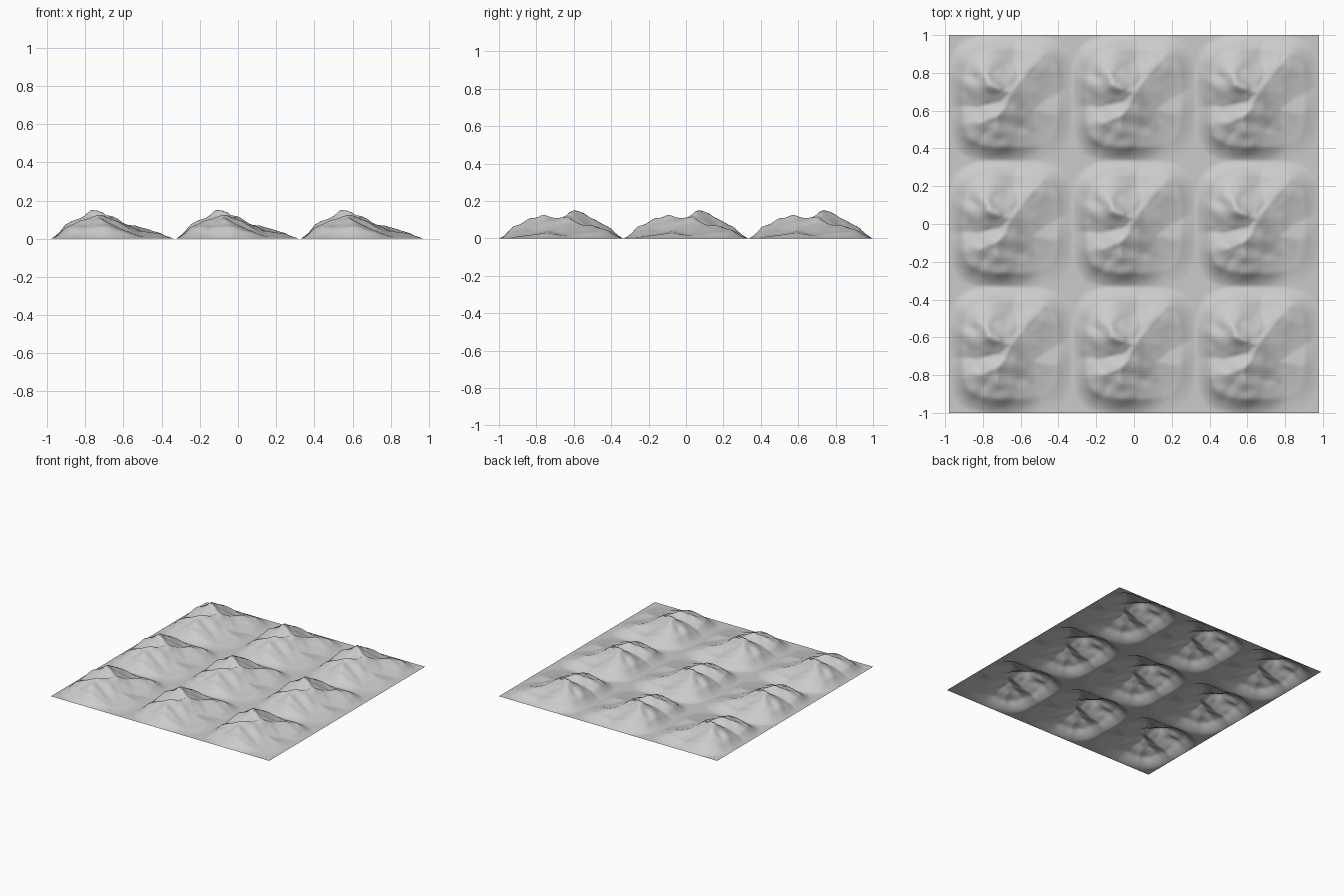
import bpy, bmesh, math
from mathutils import Vector, noise

if "Cube" in bpy.data.objects:
    bpy.data.objects.remove(bpy.data.objects["Cube"])

TILE_X, TILE_Y, N = 1.96 / 3, 2.0 / 3, 56

# Ridge lines of one mountain: (x, y, height) from the tile centre
RIDGES = [
    # west ridge, summit and saddle
    [(-0.29, 0.09, 0.02), (-0.23, 0.08, 0.06), (-0.19, 0.07, 0.10), (-0.155, 0.07, 0.122),
     (-0.11, 0.07, 0.155), (-0.06, 0.05, 0.143), (0.0, 0.03, 0.112)],
    # long north-east ridge
    [(0.0, 0.03, 0.112), (0.06, 0.10, 0.078), (0.12, 0.17, 0.068), (0.17, 0.23, 0.05), (0.27, 0.29, 0.02)],
    # north spur
    [(-0.11, 0.07, 0.155), (-0.13, 0.13, 0.13), (-0.12, 0.21, 0.08), (-0.10, 0.30, 0.025)],
    # south shoulder
    [(0.0, 0.03, 0.112), (-0.03, -0.05, 0.118), (-0.08, -0.10, 0.125), (-0.07, -0.17, 0.105),
     (-0.06, -0.22, 0.058), (-0.05, -0.29, 0.02)],
    # south-west spur
    [(-0.08, -0.10, 0.125), (-0.16, -0.13, 0.10), (-0.21, -0.20, 0.05), (-0.25, -0.25, 0.02)],
    # low eastern slope
    [(0.0, 0.0, 0.10), (0.08, -0.06, 0.05), (0.22, -0.08, 0.03)],
]


def height(x, y):
    p = Vector((x, y))
    best = 0.0
    for line in RIDGES:
        for a, b in zip(line, line[1:]):
            a2, b2 = Vector(a[:2]), Vector(b[:2])
            t = max(0, min(1, (p - a2).dot(b2 - a2) / (b2 - a2).length_squared))
            d = (p - a2.lerp(b2, t)).length
            z = a[2] + (b[2] - a[2]) * t
            best = max(best, z * max(0, 1 - d / 0.30) ** 1.5)
    # fade to flat ground at a rounded-square foot
    r = ((abs(x) / 0.325) ** 4 + (abs(y) / 0.332) ** 4) ** 0.25
    fade = max(0, min(1, (1 - r) / 0.22))
    rough = 1 + 0.10 * noise.noise(Vector((x * 16, y * 16, 3.1))) * min(1, best / 0.05)
    if best > 0.14:
        rough = 1
    return best * fade * rough


# One mountain tile, placed at the front left corner
bm = bmesh.new()
grid = []
for j in range(N + 1):
    row = []
    for i in range(N + 1):
        x, y = (i / N - 0.5) * TILE_X, (j / N - 0.5) * TILE_Y
        row.append(bm.verts.new((x - TILE_X, y - TILE_Y, height(x, y))))
    grid.append(row)
for j in range(N):
    for i in range(N):
        bm.faces.new((grid[j][i], grid[j][i + 1], grid[j + 1][i + 1], grid[j + 1][i])).smooth = True
mesh = bpy.data.meshes.new("mountain_terrain")
bm.to_mesh(mesh)
bm.free()
terrain = bpy.data.objects.new("mountain_terrain", mesh)
bpy.context.collection.objects.link(terrain)

# Repeat the tile three by three
for name, offset in (("columns", (TILE_X, 0, 0)), ("rows", (0, TILE_Y, 0))):
    mod = terrain.modifiers.new(name, 'ARRAY')
    mod.count = 3
    mod.use_relative_offset = False
    mod.use_constant_offset = True
    mod.constant_offset_displace = offset
    mod.use_merge_vertices = True
    mod.merge_threshold = 0.0005

rock = bpy.data.materials.new("grey rock")
rock.diffuse_color = (0.6, 0.6, 0.6, 1)
rock.use_nodes = True
rock.node_tree.nodes["Principled BSDF"].inputs["Base Color"].default_value = rock.diffuse_color
mesh.materials.append(rock)
